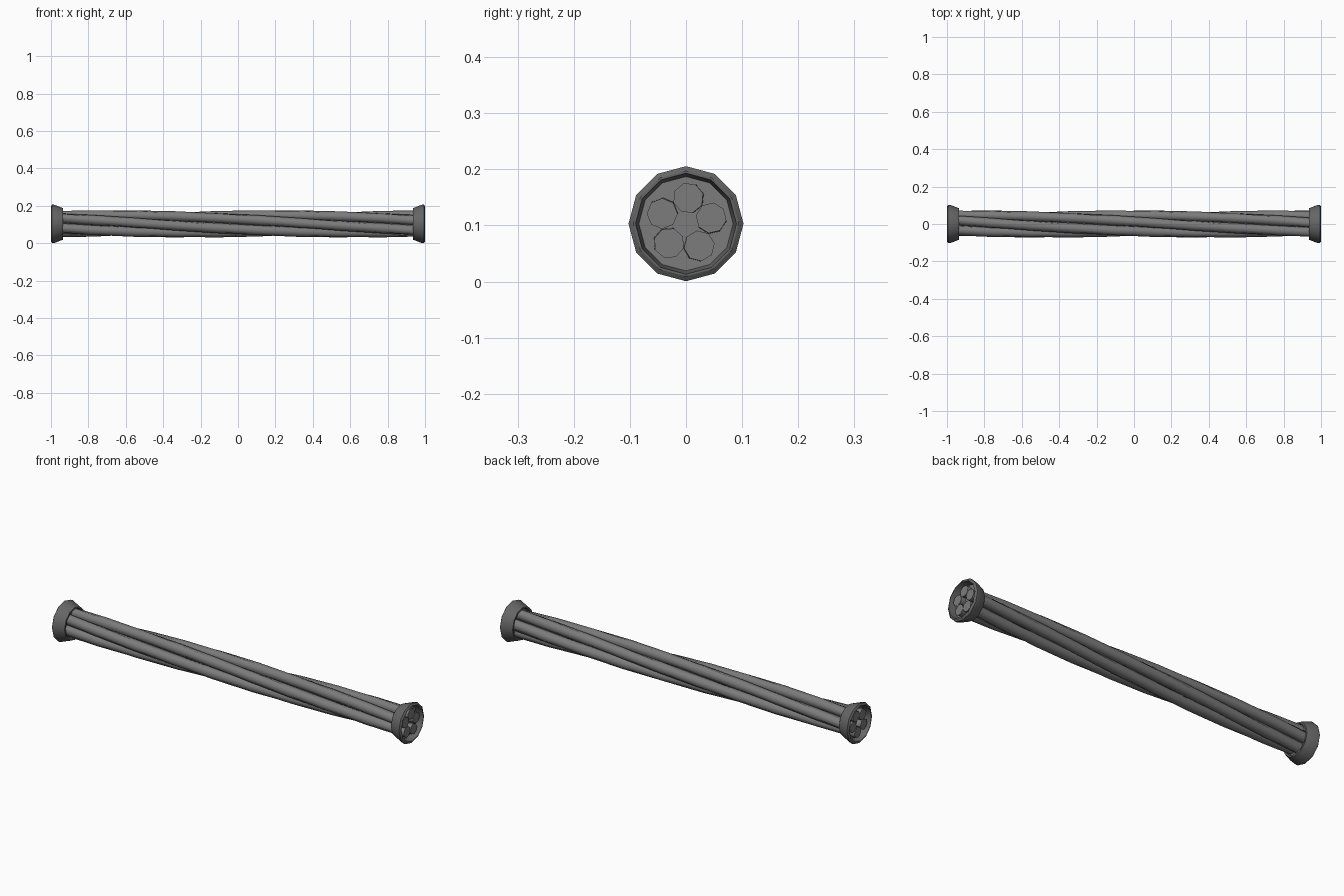
import bpy
from math import sin, cos, pi, radians

if "Cube" in bpy.data.objects:
    bpy.data.objects.remove(bpy.data.objects["Cube"])

CZ = 0.103


def material(name, v):
    m = bpy.data.materials.new(name)
    m.diffuse_color = (v, v, v, 1)
    m.use_nodes = True
    m.node_tree.nodes["Principled BSDF"].inputs["Base Color"].default_value = m.diffuse_color
    return m


DARK = material("dark_collar", 0.13)
STEEL = material("strand_grey", 0.2)


def make_object(name, verts, faces, mat, smooth=None):
    mesh = bpy.data.meshes.new(name)
    mesh.from_pydata(verts, [], faces)
    mesh.materials.append(mat)
    mesh.update()
    ob = bpy.data.objects.new(name, mesh)
    bpy.context.collection.objects.link(ob)
    if smooth:
        bpy.ops.object.select_all(action='DESELECT')
        ob.select_set(True)
        bpy.context.view_layer.objects.active = ob
        bpy.ops.object.shade_smooth_by_angle(angle=radians(smooth))
    return ob


def skin(rings, n, flip=False):
    """Quads between consecutive rings, with both ends closed."""
    faces = [(r * n + i, r * n + (i + 1) % n, (r + 1) * n + (i + 1) % n, (r + 1) * n + i)
             for r in range(rings - 1) for i in range(n)]
    faces = [tuple(reversed(f)) for f in faces]
    faces.append(tuple(range(n)))
    faces.append(tuple(reversed(range((rings - 1) * n, rings * n))))
    return faces if flip else [tuple(reversed(f)) for f in faces]


# End collars: 12-sided, tapered, recessed on the outer face and the inner side
PROFILE = [(0.950, 0.072), (0.935, 0.076), (0.935, 0.084), (0.983, 0.1025),
           (0.994, 0.1025), (1.0, 0.094), (1.0, 0.090), (0.965, 0.084)]


def collar(name, side):
    n = 12
    verts = [(side * x, r * cos(2 * pi * i / n), CZ + r * sin(2 * pi * i / n))
             for x, r in PROFILE for i in range(n)]
    ob = make_object(name, verts, skin(len(PROFILE), n, side < 0), DARK, 35)
    ob.data.materials.append(STEEL)
    ob.data.polygons[-1].material_index = 1   # recess floor


collar("right_collar", 1)
collar("left_collar", -1)

# Five twisted strands running through both collars
TWIST, SEGS, SIDES = radians(165), 9, 8
HALF, ORBIT, RAD = 0.99, 0.046, 0.0275
for s in range(5):
    verts = []
    for k in range(SEGS + 1):
        t = k / SEGS
        a = radians(85 + 72 * s) + TWIST * (t - 1)
        for i in range(SIDES):
            b = a + 2 * pi * (i + 0.5) / SIDES
            verts.append((-HALF + 2 * HALF * t,
                          ORBIT * cos(a) + RAD * cos(b),
                          CZ + ORBIT * sin(a) + RAD * sin(b)))
    make_object(f"strand_{s + 1}", verts, skin(SEGS + 1, SIDES), STEEL, 50)
